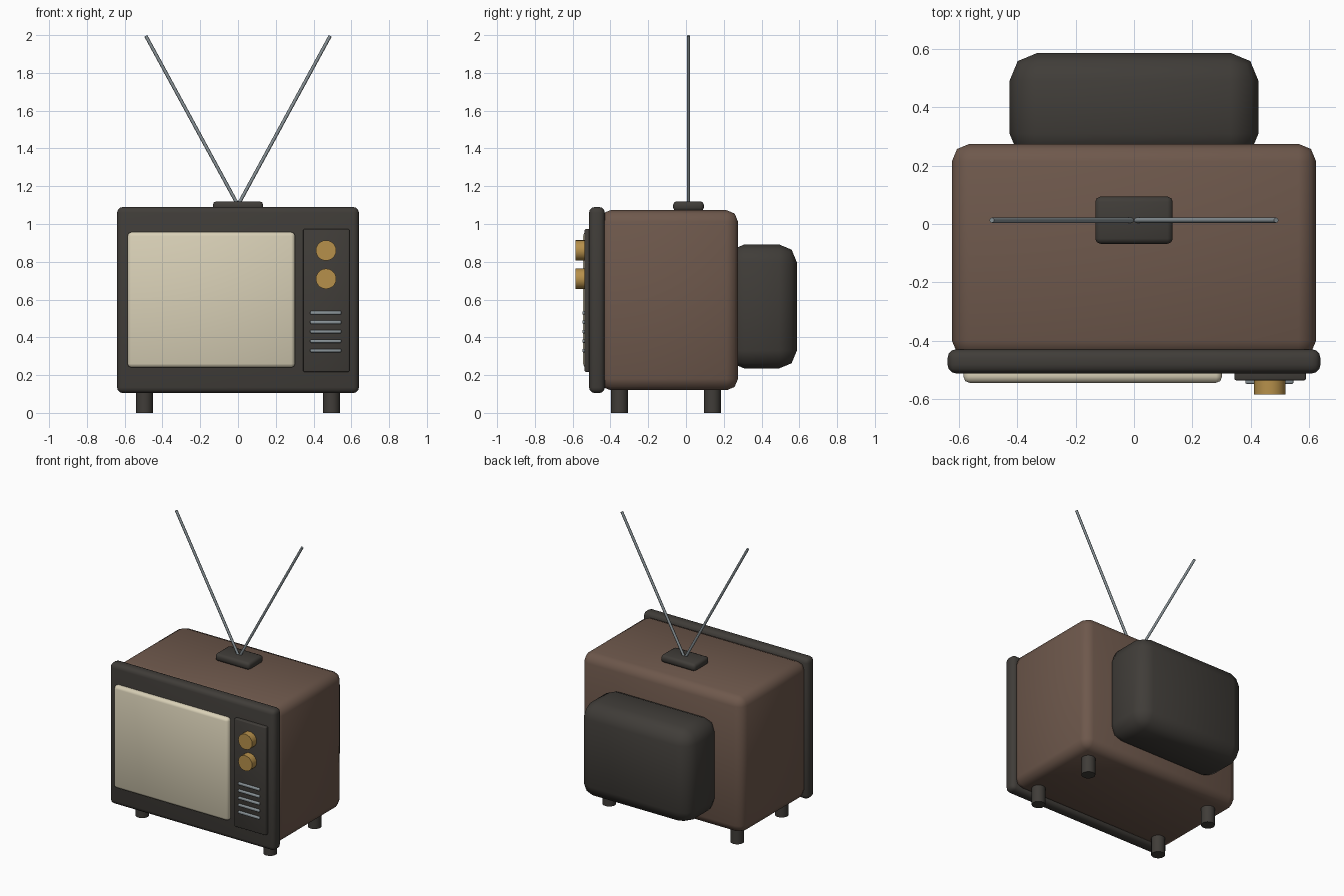
import bpy, bmesh, math
from mathutils import Vector

cube = bpy.data.objects.get("Cube")
if cube:
    bpy.data.objects.remove(cube, do_unlink=True)


def material(name, rgb):
    m = bpy.data.materials.new(name)
    m.use_nodes = True
    m.diffuse_color = (*rgb, 1)
    m.node_tree.nodes["Principled BSDF"].inputs["Base Color"].default_value = (*rgb, 1)
    return m


BROWN = material("brown casing", (0.156, 0.098, 0.072))
DARK = material("dark plastic", (0.051, 0.046, 0.040))
CREAM = material("cream glass", (0.69, 0.63, 0.47))
BRASS = material("brass", (0.47, 0.28, 0.07))
STEEL = material("grey steel", (0.25, 0.29, 0.31))


def finish(bm, name, mat, angle):
    mesh = bpy.data.meshes.new(name)
    bm.to_mesh(mesh)
    bm.free()
    mesh.materials.append(mat)
    obj = bpy.data.objects.new(name, mesh)
    bpy.context.collection.objects.link(obj)
    bpy.ops.object.select_all(action='DESELECT')
    obj.select_set(True)
    bpy.context.view_layer.objects.active = obj
    bpy.ops.object.shade_smooth_by_angle(angle=math.radians(angle))
    return obj


def rounded_box(name, mat, x, y, z, bevel, segments=2):
    """Box between (low, high) pairs on each axis, with rounded edges."""
    bm = bmesh.new()
    bmesh.ops.create_cube(bm, size=1)
    for v in bm.verts:
        v.co = Vector([a + (b - a) * (c + 0.5) for (a, b), c in zip((x, y, z), v.co)])
    bmesh.ops.bevel(bm, geom=bm.edges[:], offset=bevel, segments=segments,
                    profile=0.5, affect='EDGES', clamp_overlap=True)
    return finish(bm, name, mat, 60)


def rod(name, mat, start, end, radius, sides):
    """Capped cylinder running between two points."""
    start, end = Vector(start), Vector(end)
    axis = end - start
    bm = bmesh.new()
    bmesh.ops.create_cone(bm, cap_ends=True, segments=sides, radius1=radius,
                          radius2=radius, depth=axis.length)
    turn = Vector((0, 0, 1)).rotation_difference(axis).to_matrix()
    for v in bm.verts:
        v.co = turn @ v.co + (start + end) / 2
    return finish(bm, name, mat, 50)


# Casing, front frame and rear tube housing
rounded_box("casing", BROWN, (-0.625, 0.625), (-0.46, 0.275), (0.12, 1.073), 0.06)
rounded_box("front_frame", DARK, (-0.64, 0.64), (-0.513, -0.43), (0.105, 1.09), 0.03, 3)
rounded_box("rear_housing", DARK, (-0.427, 0.427), (0.215, 0.587), (0.235, 0.892), 0.095)

# Screen and control panel
rounded_box("screen", CREAM, (-0.585, 0.302), (-0.545, -0.49), (0.24, 0.957), 0.02)
rounded_box("control_panel", DARK, (0.345, 0.59), (-0.537, -0.49), (0.217, 0.973), 0.006)

# Knobs
for name, z in (("upper_knob", 0.86), ("lower_knob", 0.71)):
    rod(name, BRASS, (0.466, -0.586, z), (0.466, -0.53, z), 0.054, 20)

# Speaker slats
for i in range(5):
    z = 0.33 + 0.05 * i
    rounded_box(f"speaker_slat_{i + 1}", STEEL, (0.382, 0.547), (-0.549, -0.53),
                (z - 0.009, z + 0.009), 0.005)

# Feet
for side, x in (("left", 0.495), ("right", -0.495)):
    for end, y in (("front", -0.352), ("rear", 0.14)):
        rod(f"{end}_{side}_foot", DARK, (x, y, 0), (x, y, 0.15), 0.044, 16)

# Aerial base and rods
rounded_box("aerial_base", DARK, (-0.133, 0.133), (-0.068, 0.094), (1.068, 1.12), 0.018)
for side, s in (("left", 1), ("right", -1)):
    rod(f"{side}_aerial", STEEL, (0, 0.013, 1.1), (s * 0.488, 0.013, 1.996), 0.009, 8)
